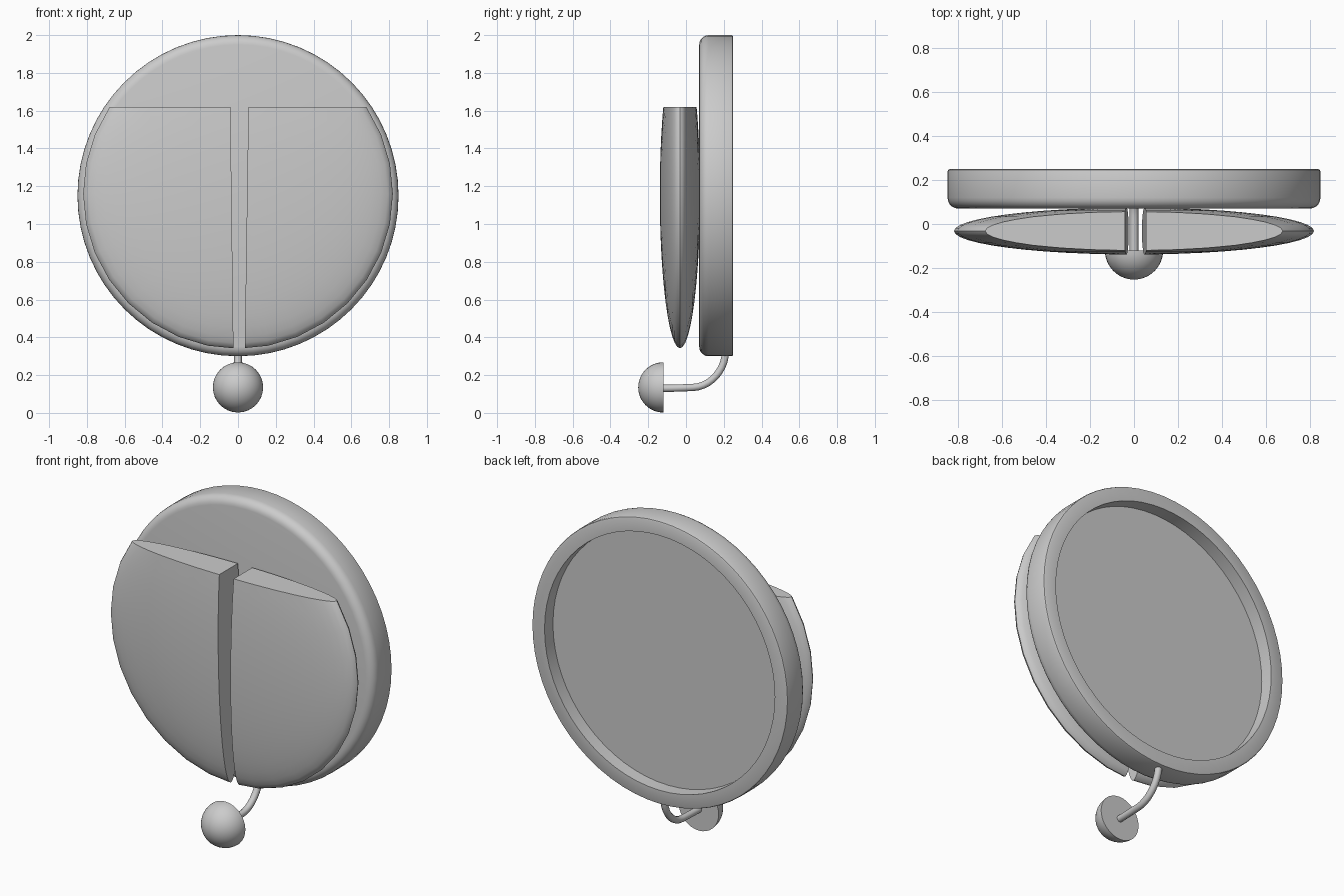
import bpy, bmesh, math
from mathutils import Matrix, Vector

if "Cube" in bpy.data.objects:
    bpy.data.objects.remove(bpy.data.objects["Cube"])


def finish(bm, name, location=(0, 0, 0), angle=40):
    bmesh.ops.remove_doubles(bm, verts=bm.verts, dist=1e-5)
    bmesh.ops.recalc_face_normals(bm, faces=bm.faces)
    mesh = bpy.data.meshes.new(name)
    bm.to_mesh(mesh)
    bm.free()
    obj = bpy.data.objects.new(name, mesh)
    bpy.context.collection.objects.link(obj)
    obj.location = location
    bpy.ops.object.select_all(action='DESELECT')
    obj.select_set(True)
    bpy.context.view_layer.objects.active = obj
    bpy.ops.object.shade_smooth_by_angle(angle=math.radians(angle))
    return obj


def lathe(name, profile, location, steps):
    """Spin (radius, y) points around the y axis."""
    bm = bmesh.new()
    verts = [bm.verts.new((r, y, 0)) for r, y in profile]
    edges = [bm.edges.new(p) for p in zip(verts, verts[1:])]
    bmesh.ops.spin(bm, geom=verts + edges, cent=(0, 0, 0), axis=(0, 1, 0),
                   angle=math.tau, steps=steps, use_duplicate=False)
    return finish(bm, name, location)


def cut(bm, point, normal):
    """Slice away the side the normal points to and cap the hole."""
    bmesh.ops.bisect_plane(bm, geom=bm.verts[:] + bm.edges[:] + bm.faces[:],
                           plane_co=point, plane_no=normal, clear_outer=True)
    bmesh.ops.holes_fill(bm, edges=[e for e in bm.edges if e.is_boundary], sides=0)


def flap(name, side, top_gap, bottom_gap):
    bm = bmesh.new()
    bmesh.ops.create_uvsphere(bm, u_segments=32, v_segments=24, radius=1)
    bmesh.ops.transform(bm, verts=bm.verts, matrix=(
        Matrix.Translation((0, -0.032, 1.16))
        @ Matrix.Diagonal((0.82, 0.107, 0.82, 1))
        @ Matrix.Rotation(math.pi / 2, 4, 'X')))
    cut(bm, (0, 0, 1.62), (0, 0, 1))
    tilt = (top_gap - bottom_gap) / 1.28
    cut(bm, (side * top_gap, 0, 1.62), Vector((-side, 0, tilt)))
    return finish(bm, name)


# Round backing disc: rounded front edge, recessed back
bevel = [(0.80 + 0.05 * math.cos(a), 0.12 - 0.05 * math.sin(a))
         for a in (i * math.pi / 10 for i in range(6))]
lathe("backing_disc",
      [(0, 0.17), (0.765, 0.17), (0.765, 0.25), (0.84, 0.25), (0.847, 0.247), (0.85, 0.24)]
      + bevel + [(0, 0.07)], (0, 0, 1.15), 64)

# Two cushion-shaped front flaps with a narrow slot between
flap("right_flap", 1, 0.055, 0.036)
flap("left_flap", -1, 0.04, 0.024)

# Half ball at the bottom, flat side to the back
dome = [(0.133 * math.sin(a), -0.133 * math.cos(a))
        for a in (i * math.pi / 24 for i in range(13))]
lathe("half_ball", dome + [(0, 0)], (0, -0.12, 0.135), 32)

# Bent rod joining the ball to the disc
curve = bpy.data.curves.new("bent_rod", 'CURVE')
curve.dimensions = '3D'
curve.bevel_depth = 0.02
curve.bevel_resolution = 3
curve.resolution_u = 10
curve.use_fill_caps = True
spline = curve.splines.new('BEZIER')
spline.bezier_points.add(2)
path = [((0, -0.13, 0.13), (0, 0.05, 0)),
        ((0, 0.04, 0.135), (0, 0.09, 0.004)),
        ((0, 0.208, 0.32), (0, 0, 0.09))]
for bp, (co, handle) in zip(spline.bezier_points, path):
    bp.handle_left_type = bp.handle_right_type = 'FREE'
    bp.co = co
    bp.handle_left = Vector(co) - Vector(handle)
    bp.handle_right = Vector(co) + Vector(handle)
rod = bpy.data.objects.new("bent_rod", curve)
bpy.context.collection.objects.link(rod)
